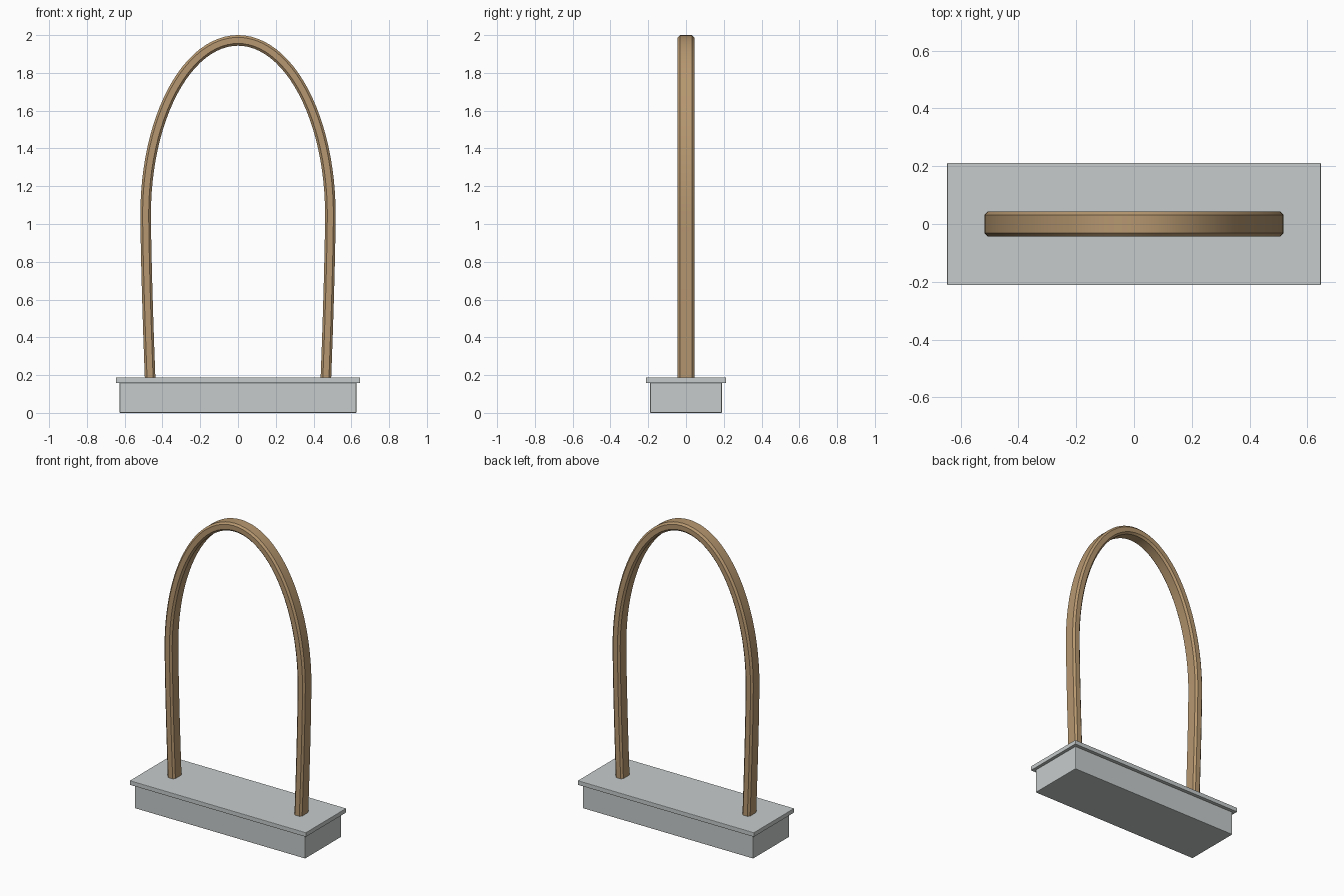
import bpy, bmesh, math
from mathutils import Vector

if "Cube" in bpy.data.objects:
    bpy.data.objects.remove(bpy.data.objects["Cube"])


def material(name, rgb):
    m = bpy.data.materials.new(name)
    m.diffuse_color = (*rgb, 1)
    m.use_nodes = True
    m.node_tree.nodes["Principled BSDF"].inputs["Base Color"].default_value = m.diffuse_color
    return m


stone = material("pale grey stone", (0.57, 0.60, 0.60))
wood = material("tan wood", (0.47, 0.31, 0.16))


def finish(bm, name, mat):
    bmesh.ops.recalc_face_normals(bm, faces=bm.faces)
    me = bpy.data.meshes.new(name)
    bm.to_mesh(me)
    bm.free()
    ob = bpy.data.objects.new(name, me)
    bpy.context.collection.objects.link(ob)
    me.materials.append(mat)
    return ob


def slab(name, hx, hy, z0, z1, bevel):
    bm = bmesh.new()
    bmesh.ops.create_cube(bm, size=1)
    for v in bm.verts:
        v.co = (v.co.x * 2 * hx, v.co.y * 2 * hy, z0 + (v.co.z + 0.5) * (z1 - z0))
    bmesh.ops.bevel(bm, geom=bm.edges[:], offset=bevel, segments=2,
                    profile=0.5, affect='EDGES')
    return finish(bm, name, stone)


# Stone plinth and its overhanging cap
slab("plinth_block", 0.627, 0.19, 0.0, 0.16, 0.004)
slab("plinth_cap", 0.647, 0.212, 0.158, 0.187, 0.003)

# Arch centre line: inward-leaning leg, half ellipse, mirrored leg
SPRING, RX, TOP = 1.05, 0.489, 1.972
leg = []
for i in range(10):
    z = 0.002 + (SPRING - 0.002) * i / 10
    leg.append(Vector((RX - 0.031 * ((SPRING - z) / SPRING) ** 1.4, 0, z)))
crown = [Vector((RX * math.cos(a), 0, SPRING + (TOP - SPRING) * math.sin(a)))
         for a in (math.pi * i / 48 for i in range(49))]
path = leg + crown + [Vector((-p.x, 0, p.z)) for p in reversed(leg)]

# Chamfered rectangular section (outward, y) swept along the path
W, D, C = 0.028, 0.044, 0.012
section = [(W, D - C), (W - C, D), (C - W, D), (-W, D - C),
           (-W, C - D), (C - W, -D), (W - C, -D), (W, C - D)]
bm = bmesh.new()
rings = []
for i, p in enumerate(path):
    t = (path[min(i + 1, len(path) - 1)] - path[max(i - 1, 0)]).normalized()
    out = Vector((t.z, 0, -t.x))
    rings.append([bm.verts.new(p + out * u + Vector((0, v, 0))) for u, v in section])
for a, b in zip(rings, rings[1:]):
    for k in range(8):
        n = (k + 1) % 8
        bm.faces.new((a[k], a[n], b[n], b[k]))
bm.faces.new(rings[0])
bm.faces.new(rings[-1])
arch = finish(bm, "bent_arch", wood)

bpy.context.view_layer.objects.active = arch
arch.select_set(True)
bpy.ops.object.shade_smooth_by_angle(angle=math.radians(30))
